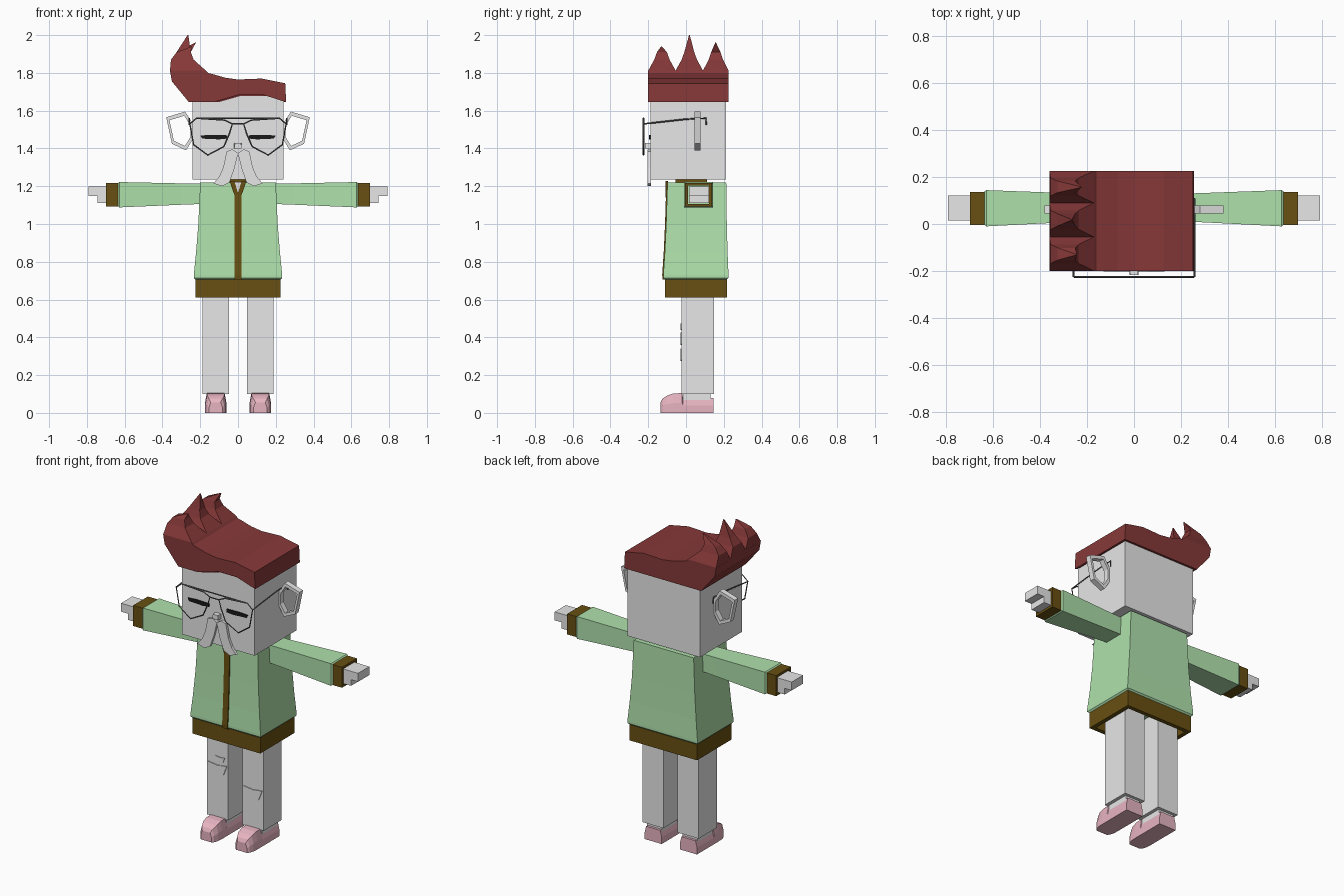
import bpy, bmesh
from mathutils import Vector

if "Cube" in bpy.data.objects:
    bpy.data.objects.remove(bpy.data.objects["Cube"])


def material(name, r, g, b):
    m = bpy.data.materials.new(name)
    m.use_nodes = True
    m.diffuse_color = (r, g, b, 1)
    m.node_tree.nodes["Principled BSDF"].inputs["Base Color"].default_value = (r, g, b, 1)
    return m


GREY = material("light grey", 0.8, 0.8, 0.8)
GREEN = material("soft green", 0.43, 0.75, 0.41)
BROWN = material("dark brown", 0.14, 0.08, 0.006)
RED = material("deep red", 0.24, 0.04, 0.04)
PINK = material("dusty pink", 0.82, 0.47, 0.55)
BLACK = material("black", 0.01, 0.01, 0.01)
WIRE = material("wire grey", 0.12, 0.12, 0.12)


def loft(name, rings, mat, wrap=False):
    """Skin a row of equal-length rings; cap the ends unless it wraps round."""
    bm = bmesh.new()
    vs = [[bm.verts.new(p) for p in ring] for ring in rings]
    pairs = list(zip(vs, vs[1:])) + ([(vs[-1], vs[0])] if wrap else [])
    n = len(vs[0])
    for a, b in pairs:
        for i in range(n):
            j = (i + 1) % n
            bm.faces.new((a[i], a[j], b[j], b[i]))
    if not wrap:
        bm.faces.new(vs[0])
        bm.faces.new(vs[-1])
    bmesh.ops.remove_doubles(bm, verts=bm.verts, dist=1e-5)
    bmesh.ops.recalc_face_normals(bm, faces=bm.faces)
    me = bpy.data.meshes.new(name)
    bm.to_mesh(me)
    bm.free()
    me.materials.append(mat)
    ob = bpy.data.objects.new(name, me)
    bpy.context.collection.objects.link(ob)
    return ob


def level(z, x0, x1, y0, y1):
    return [(x0, y0, z), (x1, y0, z), (x1, y1, z), (x0, y1, z)]


def section(x, y0, y1, z0, z1):
    return [(x, y0, z0), (x, y1, z0), (x, y1, z1), (x, y0, z1)]


def box(name, x0, x1, y0, y1, z0, z1, mat):
    return loft(name, [level(z0, x0, x1, y0, y1), level(z1, x0, x1, y0, y1)], mat)


def prism(name, pts, y0, y1, mat, s=1):
    return loft(name, [[(s * x, y, z) for x, z in pts] for y in (y0, y1)], mat)


def wire(name, pts, closed=False):
    cu = bpy.data.curves.new(name, "CURVE")
    cu.dimensions = "3D"
    cu.bevel_depth = 0.004
    cu.bevel_resolution = 0
    sp = cu.splines.new("POLY")
    sp.points.add(len(pts) - 1)
    for p, c in zip(sp.points, pts):
        p.co = (*c, 1)
    sp.use_cyclic_u = closed
    cu.materials.append(WIRE)
    ob = bpy.data.objects.new(name, cu)
    bpy.context.collection.objects.link(ob)


# Head, neck and nose
box("head", -0.242, 0.242, -0.188, 0.213, 1.235, 1.72, GREY)
box("neck", -0.05, 0.05, -0.05, 0.1, 1.18, 1.24, GREY)
loft("nose", [[(-.02, y, 1.4), (.02, y, 1.4), (w, y, 1.428), (-w, y, 1.428)]
              for y, w in ((-.185, .02), (-.217, .016))], GREY)

# Hair: a swept cap with a raised fringe in front and a straight back edge
top = [(0.25, 1.745), (0.125, 1.77), (0, 1.765), (-0.07, 1.775), (-0.14, 1.795),
       (-0.2, 1.81), (-0.36, 1.81), (-0.35, 1.755), (-0.26, 1.645)]
fringe = [(-0.13, 1.645), (0.01, 1.685), (0.13, 1.685), (0.255, 1.645)]
front = [(x, -0.2, z) for x, z in top + fringe]
under = [(x, -0.19, z) for x, z in top + fringe]
back = [(x, 0.226, z) for x, z in top] + [(x, 0.226, 1.645) for x, z in fringe]
mid = [(x, -0.18, z) for x, y, z in back]
loft("hair", [front, under, mid, back], RED)

# Three curved tufts on the hair
for label, y0, y1, tip in (("front", -0.2, -0.055, (-0.245, -0.13, 1.94)),
                           ("middle", -0.055, 0.09, (-0.265, 0.018, 2.0)),
                           ("back", 0.09, 0.226, (-0.225, 0.157, 1.96))):
    w = y1 - y0
    rings = [level(1.79, -0.357, -0.15, y0, y1),
             level(1.812, -0.36, -0.17, y0, y1),
             level(1.87, -0.355, -0.235, y0 + w * .22, y1 - w * .22),
             level(1.91, -0.325, -0.25, y0 + w * .32, y1 - w * .32),
             [tip] * 4]
    bm_rings = rings[:-1] + [[(tip[0] + dx, tip[1] + dy, tip[2]) for dx, dy in
                              ((-.002, -.002), (.002, -.002), (.002, .002), (-.002, .002))]]
    loft(label + "_hair_tuft", bm_rings, RED)

# Paired face parts
ear_outline = [(.238, 1.53), (.28, 1.595), (.38, 1.565), (.35, 1.425), (.275, 1.39), (.238, 1.45)]
centre = Vector((.302, 1.495))
ear_inner = [tuple(centre + (Vector(p) - centre) * 0.78) for p in ear_outline]
lens = [(.03, 1.53), (.07, 1.55), (.22, 1.56), (.255, 1.53), (.235, 1.42),
        (.16, 1.365), (.075, 1.41), (.045, 1.48)]
tache = [(0, 1.375), (.03, 1.395), (.06, 1.385), (.078, 1.30), (.1, 1.25),
         (.13, 1.215), (.085, 1.2), (.045, 1.22), (.02, 1.29), (0, 1.37)]
lash = [(.058, 1.452), (.1, 1.448), (.19, 1.452), (.2, 1.468), (.15, 1.472), (.06, 1.47)]
for s, side in ((1, "left"), (-1, "right")):
    ring = [[(s * x, y, z) for x, z in o] for o, y in
            ((ear_outline, .045), (ear_outline, .078), (ear_inner, .078), (ear_inner, .045))]
    loft(side + "_ear", ring, GREY, wrap=True)
    prism(side + "_closed_eye", lash, -0.195, -0.187, BLACK, s)
    prism(side + "_moustache", tache, -0.203, -0.186, GREY, s)
    wire(side + "_lens_rim", [(s * x, -0.225, z) for x, z in lens], True)
    wire(side + "_temple", [(s * .257, -.225, 1.53), (s * .257, .0, 1.555),
                            (s * .257, .105, 1.56), (s * .257, .108, 1.525)])
wire("glasses_top_bar", [(-.22, -.225, 1.56), (.22, -.225, 1.56)])
wire("glasses_bridge", [(-.03, -.225, 1.53), (.03, -.225, 1.53)])

# Jacket body, flaring to the hem
loft("jacket", [level(z, -w, w, f, b) for z, w, f, b in (
    (.703, .222, -.108, .213), (.715, .234, -.12, .225), (.73, .234, -.12, .225),
    (.85, .222, -.112, .22), (1.0, .21, -.105, .216), (1.22, .2, -.098, .213))], GREEN)

# Hollow waistband
loft("waistband", [level(z, -.226 + t, .226 - t, -.11 + t, .217 - t) for z, t in (
    (.61, 0), (.706, 0), (.706, .025), (.61, .025))], BROWN, wrap=True)

# Front placket following the jacket, collar trim and open neckline
loft("placket", [level(z, -.018, .018, f - .006, f + .006) for z, f in (
    (.705, -.118), (.73, -.12), (.85, -.112), (1.0, -.105), (1.16, -.1))], BROWN)
prism("neck_opening", [(-.03, 1.222), (.03, 1.222), (0, 1.15)], -.105, -.097, GREY)
for s, side in ((1, "left"), (-1, "right")):
    prism(side + "_lapel", [(0, 1.14), (.018, 1.15), (.045, 1.228), (.02, 1.228), (0, 1.165)],
          -.108, -.096, BROWN, s)
box("collar", -.065, .065, -.055, .11, 1.215, 1.235, BROWN)

# Arms, cuffs, hands, legs and shoes
for s, side in ((1, "left"), (-1, "right")):
    loft(side + "_sleeve", [section(s * x, *r) for x, r in (
        (.17, (.012, .128, 1.107, 1.213)), (.3, (.007, .132, 1.102, 1.215)),
        (.628, (-.01, .144, 1.088, 1.222)), (.642, (.0, .134, 1.098, 1.212)))], GREEN)
    loft(side + "_cuff", [section(s * x, -.004 + t, .137 - t, 1.093 + t, 1.217 - t)
                          for x, t in ((.635, 0), (.698, 0), (.698, .014), (.635, .014))],
         BROWN, wrap=True)
    hand = [(.64, 1.11), (.745, 1.11), (.745, 1.147), (.792, 1.147), (.792, 1.198), (.64, 1.198)]
    prism(side + "_hand", hand, .015, .122, GREY, s)

    c = s * .118
    box(side + "_leg", c - .07, c + .07, -.025, .148, .1, .71, GREY)
    box(side + "_ankle", c - .05, c + .05, -.012, .13, .06, .11, GREY)
    loft(side + "_shoe", [[(c - w, y, 0), (c + w, y, 0), (c + w, y, h * .5),
                           (c + w - .01, y, h), (c - w + .01, y, h), (c - w, y, h * .5)]
                          for y, w, h in ((-.135, .036, .055), (-.125, .046, .075),
                                          (-.1, .055, .092), (-.065, .057, .103),
                                          (-.02, .057, .105), (-.016, .057, .08),
                                          (.145, .057, .08))], PINK)

# Knee patches, thin plates on the trouser fronts
patch = [(-.063, .03), (0, .022), (.063, .03), (.04, -.03), (0, -.035), (-.035, -.028)]
for name, cx, cz, k in (("right_knee_patch", -.118, .395, 1), ("left_knee_patch", .118, .31, 1),
                        ("small_knee_patch", -.1, .457, .5)):
    prism(name, [(cx + x * k, cz + z * k) for x, z in patch], -.03, -.024, GREY)
